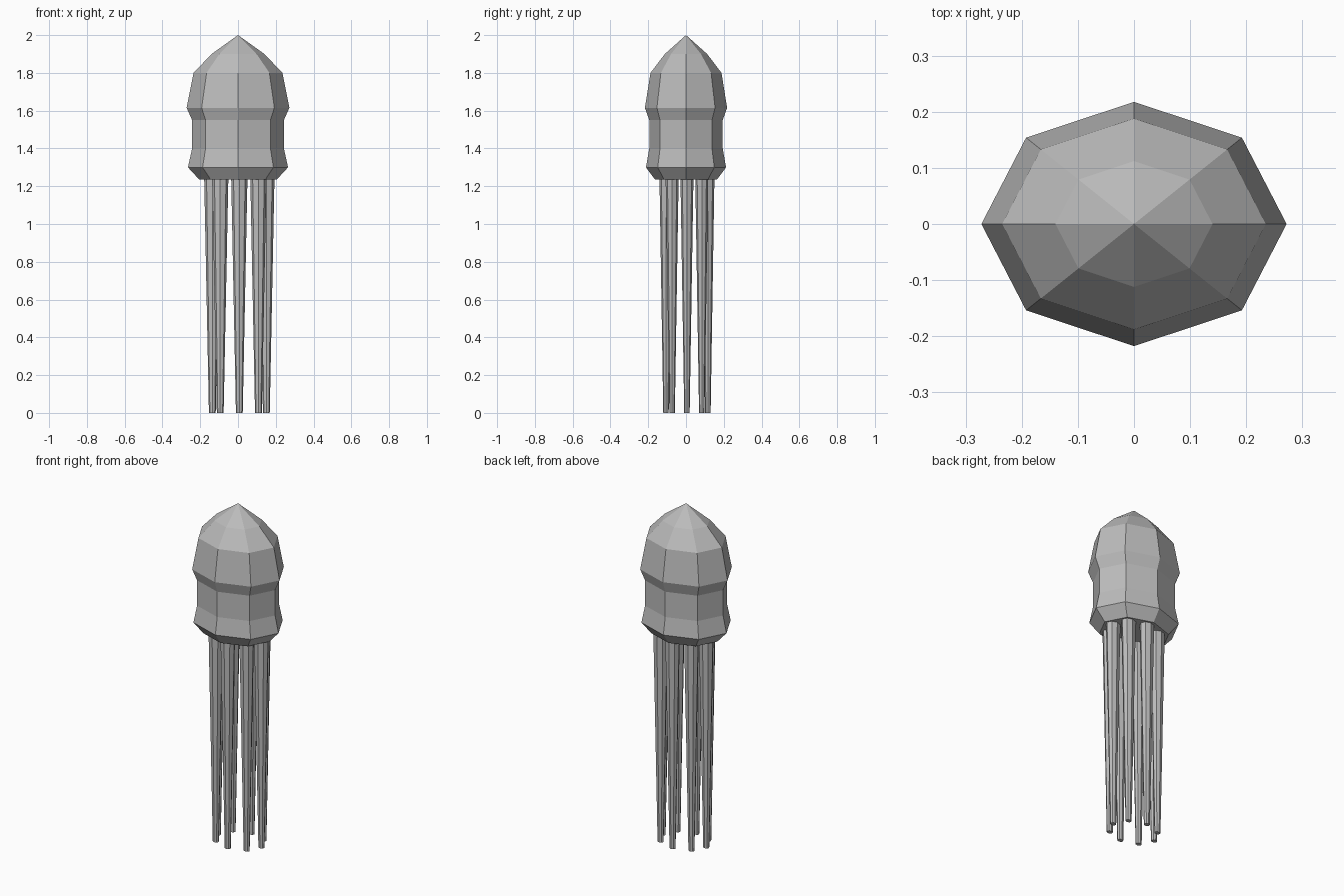
import bpy, bmesh, math

if "Cube" in bpy.data.objects:
    bpy.data.objects.remove(bpy.data.objects["Cube"])

SIDES = 8
FLAT = 0.8  # depth of every cross-section relative to its width

grey = bpy.data.materials.new("plain_grey")
grey.diffuse_color = (0.5, 0.5, 0.5, 1)
grey.use_nodes = True
grey.node_tree.nodes["Principled BSDF"].inputs["Base Color"].default_value = grey.diffuse_color


def lathe(name, profile, cx=0.0, cy=0.0):
    """Closed elliptical solid from (radius, z) pairs; radius 0 makes a point."""
    bm = bmesh.new()
    rings = []
    for r, z in profile:
        n = SIDES if r > 0 else 1
        rings.append([bm.verts.new((cx + r * math.cos(math.tau * i / SIDES),
                                    cy + FLAT * r * math.sin(math.tau * i / SIDES), z))
                      for i in range(n)])
    for low, high in zip(rings, rings[1:]):
        for i in range(SIDES):
            j = (i + 1) % SIDES
            if len(high) == 1:
                bm.faces.new((low[i], low[j], high[0]))
            else:
                bm.faces.new((low[i], low[j], high[j], high[i]))
    for ring in (rings[0], rings[-1]):
        if len(ring) > 1:
            bm.faces.new(ring)
    bmesh.ops.recalc_face_normals(bm, faces=bm.faces)
    mesh = bpy.data.meshes.new(name)
    bm.to_mesh(mesh)
    bm.free()
    mesh.materials.append(grey)
    obj = bpy.data.objects.new(name, mesh)
    bpy.context.collection.objects.link(obj)
    return obj


# Domed bell with a pinched waist and flared rim
lathe("bell", [(0.205, 1.235), (0.265, 1.30), (0.243, 1.40), (0.243, 1.55),
               (0.272, 1.615), (0.235, 1.80), (0.14, 1.90), (0, 2.0)])

# Ring of straight tapering tentacles
for k in range(8):
    a = math.tau * k / 8
    lathe(f"tentacle_{k + 1}", [(0.018, 0), (0.043, 1.24)],
          0.007 + 0.143 * math.cos(a), 0.005 + 0.111 * math.sin(a))
